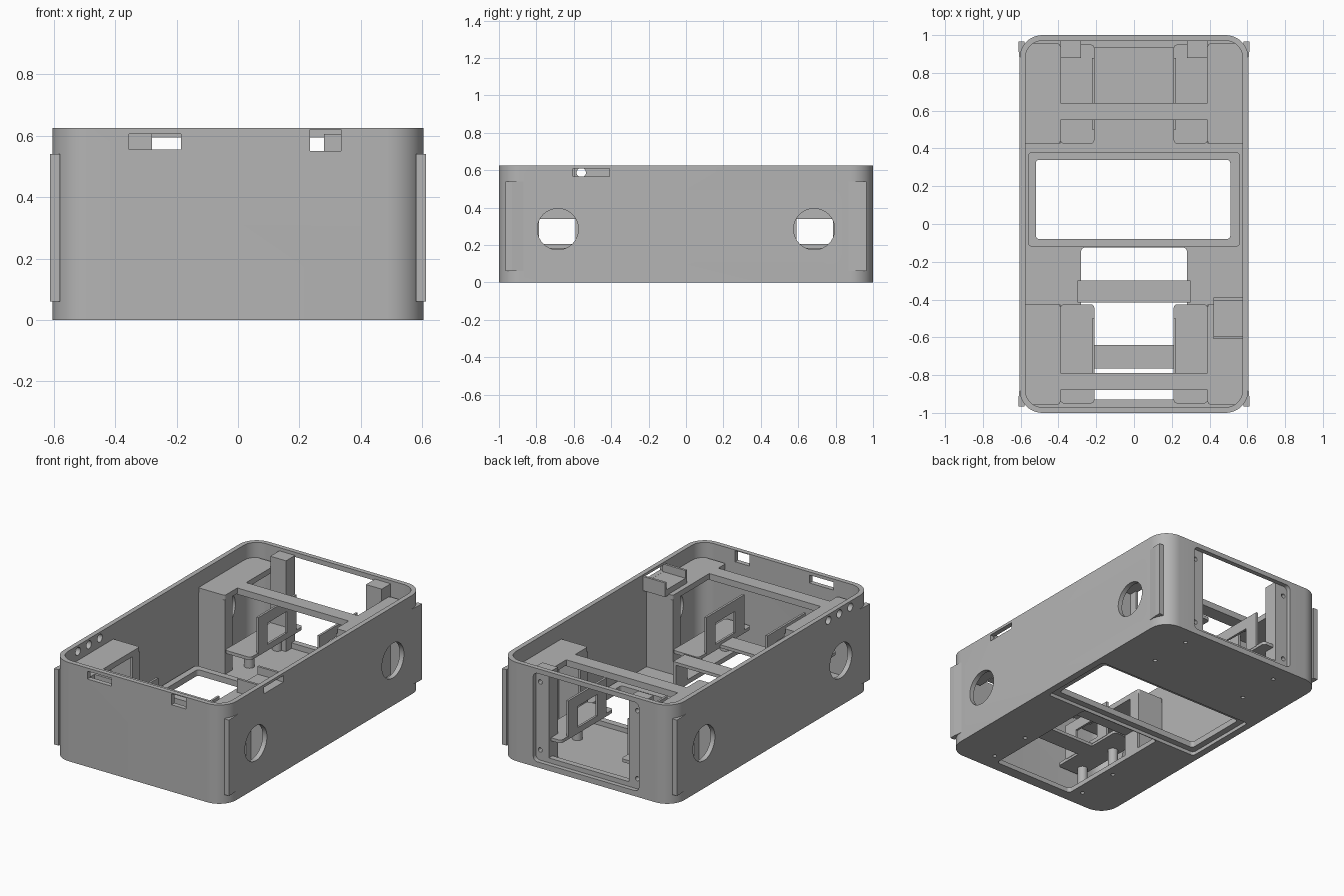
import bpy, bmesh, math
from mathutils import Vector, Matrix

if "Cube" in bpy.data.objects:
    bpy.data.objects.remove(bpy.data.objects["Cube"], do_unlink=True)

grey = bpy.data.materials.new("plain grey")
grey.use_nodes = True
GREY = (0.46, 0.46, 0.46, 1)
grey.diffuse_color = GREY
grey.node_tree.nodes["Principled BSDF"].inputs["Base Color"].default_value = GREY


def finish(name, bm, cutter=False):
    bmesh.ops.recalc_face_normals(bm, faces=bm.faces)
    mesh = bpy.data.meshes.new(name)
    bm.to_mesh(mesh)
    bm.free()
    ob = bpy.data.objects.new(name, mesh)
    bpy.context.collection.objects.link(ob)
    mesh.materials.append(grey)
    ob.hide_render = cutter
    return ob


def block(name, x, y, z, radius=0, axis=2, cutter=False):
    """Box between (low, high) pairs; edges along one axis may be rounded."""
    bm = bmesh.new()
    bmesh.ops.create_cube(bm, size=1)
    for v in bm.verts:
        v.co = Vector([a + (b - a) * (c + 0.5) for (a, b), c in zip((x, y, z), v.co)])
    if radius:
        edges = [e for e in bm.edges
                 if abs((e.verts[0].co - e.verts[1].co).normalized()[axis]) > 0.9]
        bmesh.ops.bevel(bm, geom=edges, offset=radius, segments=10, profile=0.5, affect='EDGES')
    return finish(name, bm, cutter)


def rod(name, centre, radius, length, axis='Z', cutter=False):
    bm = bmesh.new()
    turn = Matrix.Rotation(math.pi / 2, 4, 'Y') if axis == 'X' else Matrix()
    bmesh.ops.create_cone(bm, cap_ends=True, segments=40, radius1=radius, radius2=radius,
                          depth=length, matrix=Matrix.Translation(centre) @ turn)
    return finish(name, bm, cutter)


def prism(name, outline, z):
    bm = bmesh.new()
    face = bm.faces.new([bm.verts.new((px, py, z[0])) for px, py in outline])
    new = bmesh.ops.extrude_face_region(bm, geom=[face])["geom"]
    bmesh.ops.translate(bm, vec=(0, 0, z[1] - z[0]),
                        verts=[g for g in new if isinstance(g, bmesh.types.BMVert)])
    return finish(name, bm)


def carve(ob, cutters):
    for c in cutters:
        mod = ob.modifiers.new("cut", 'BOOLEAN')
        mod.operation, mod.solver, mod.object = 'DIFFERENCE', 'EXACT', c
    bpy.context.view_layer.objects.active = ob
    for mod in list(ob.modifiers):
        bpy.ops.object.modifier_apply(modifier=mod.name)
    for c in cutters:
        bpy.data.objects.remove(c, do_unlink=True)


def span(sign, a, b):
    return tuple(sorted((sign * a, sign * b)))


def cut(x, y, z, radius=0, axis=2):
    return block("cutter", x, y, z, radius, axis, True)


# Open-topped case with rounded corners
FLOOR, TOP, HX = 0.03, 0.625, 0.605
case = block("case", (-HX, HX), (-1, 1), (0, TOP), 0.12)
cutters = [
    cut((-0.575, 0.575), (-0.97, 0.97), (FLOOR, 1), 0.09),
    # floor: display window and front bay
    cut((-0.52, 0.51), (-0.08, 0.34), (-1, 0.2), 0.02),
    cut((-0.56, 0.56), (-0.12, 0.38), (-1, 0.022), 0.02),
    cut((-0.28, 0.28), (-0.93, -0.125), (-1, 0.2), 0.02),
    # rear panel recess
    cut((-0.37, 0.37), (0.94, 1.2), (0.035, 0.595), 0.03, 1),
    # front slots
    cut((-0.355, -0.185), (-1.2, -0.94), (0.555, 0.605)),
    cut((0.235, 0.335), (-1.2, -0.94), (0.55, 0.62)),
    # card slot
    cut((0.5, 0.8), (-0.605, -0.41), (0.567, 0.608)),
]
for sy in (-1, 1):
    cutters.append(rod("cutter", (0, sy * 0.685, 0.285), 0.11, 2, 'X', True))
for i in range(3):
    cutters.append(rod("cutter", (-0.6, -0.56 - 0.11 * i, 0.587), 0.025, 0.2, 'X', True))
# screw holes under the floor
for sx in (-1, 1):
    for sy in (-1, 1):
        for y in (0.6, 0.88):
            cutters.append(rod("cutter", (sx * 0.34, sy * y, 0), 0.012, 0.04, cutter=True))
carve(case, cutters)

# Raised rim round the display window
rim = block("window_rim", (-0.56, 0.56), (-0.12, 0.38), (0.022, 0.06), 0.02)
carve(rim, [cut((-0.52, 0.51), (-0.08, 0.34), (-1, 1), 0.02)])

for sy, end in ((-1, "front"), (1, "rear")):
    # Crossbeam joining the two corner shelves
    beam = (0.55, 0.64) if sy > 0 else (0.79, 0.88)
    block(end + "_crossbeam", (-0.4, 0.4), span(sy, *beam), (0.49, 0.53))
    for sx, side in ((-1, "right"), (1, "left")):
        tag = f"{end}_{side}_"
        # Corner chamber: top shelf, partition and short lip
        block(tag + "corner_shelf", span(sx, 0.39, 0.58), span(sy, 0.425, 0.955), (0.495, 0.53), 0.015)
        block(tag + "partition", span(sx, 0.39, 0.58), span(sy, 0.425, 0.45), (FLOOR, 0.5))
        block(tag + "partition_lip", span(sx, 0.39, 0.405), span(sy, 0.425, 0.5), (FLOOR, 0.5))
        # Mounting plate with windowed upright
        block(tag + "mount_plate", span(sx, 0.21, 0.39), span(sy, 0.425, 0.95), (0.165, 0.185), 0.02)
        frame = block(tag + "mount_frame", span(sx, 0.208, 0.222), span(sy, 0.5, 0.88), (0.18, 0.41))
        carve(frame, [cut((-1, 1), span(sy, 0.59, 0.785), (0.205, 0.34))])
        for y in (0.6, 0.88):
            post = rod(tag + "standoff", (sx * 0.34, sy * y, 0.098), 0.03, 0.14)
            for p in post.data.polygons:
                p.use_smooth = len(p.vertices) == 4
        # Tapered grip ridge on the side
        prism(tag + "grip_ridge", [(sx * px, sy * py) for px, py in
              ((0.58, 0.87), (HX + 0.001, 0.87), (0.612, 0.93), (0.612, 0.965), (0.58, 0.965))],
              (0.06, 0.54))

# Low bridges over the front bay
block("bay_bridge", (-0.3, 0.3), (-0.415, -0.3), (0.165, 0.185))
for sx in (-1, 1):
    block("bridge_leg", span(sx, 0.28, 0.3), (-0.415, -0.3), (FLOOR - 0.005, 0.17))
block("mount_bridge", (-0.22, 0.22), (-0.765, -0.64), (0.165, 0.185))

# Rear pillars with screw holes, and sill
for sx in (-1, 1):
    pillar = block("rear_pillar", span(sx, 0.28, 0.39), (0.88, 0.972), (FLOOR - 0.005, 0.605))
    holes = []
    for z in (0.1, 0.53):
        h = rod("cutter", (0, 0, 0), 0.014, 0.06, cutter=True)
        h.matrix_world = Matrix.Translation((sx * 0.34, 0.97, z)) @ Matrix.Rotation(math.pi / 2, 4, 'X')
        holes.append(h)
    bpy.context.view_layer.update()
    carve(pillar, holes)
block("rear_sill", (-0.29, 0.29), (0.935, 0.972), (FLOOR - 0.005, 0.065))

# Card tray behind the side slot
block("card_tray", (0.42, 0.58), (-0.61, -0.39), (0.525, 0.566))
for y in (-0.61, -0.405):
    block("card_tray_rail", (0.42, 0.58), (y, y + 0.015), (0.56, 0.615))

# Smooth rounded walls, crisp edges
bpy.ops.object.select_all(action='DESELECT')
case.select_set(True)
bpy.context.view_layer.objects.active = case
bpy.ops.object.shade_smooth_by_angle(angle=math.radians(30))
